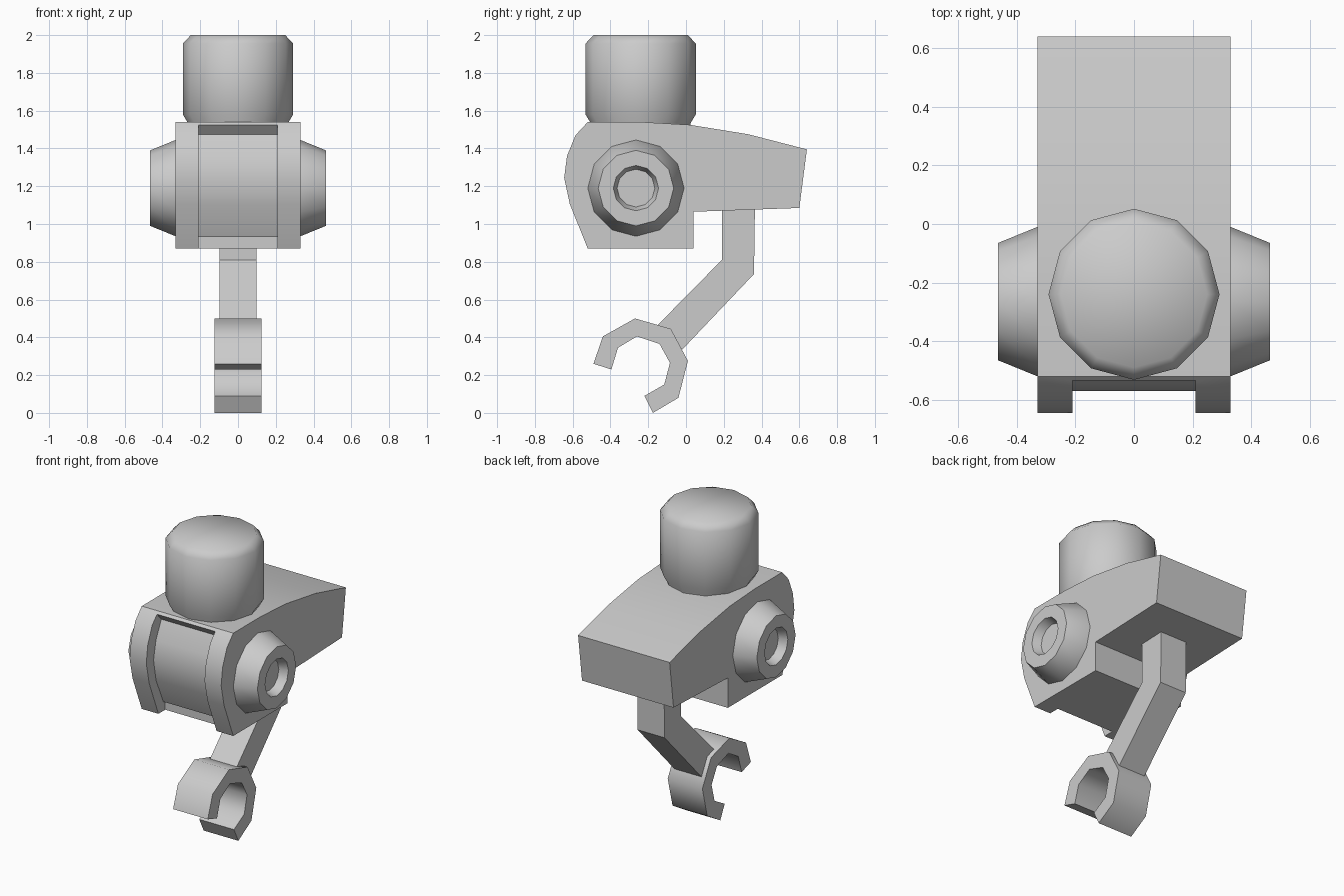
import bpy, bmesh, math
from mathutils import Matrix

if "Cube" in bpy.data.objects:
    bpy.data.objects.remove(bpy.data.objects["Cube"])

GREY = (0.6, 0.6, 0.6, 1)
grey = bpy.data.materials.new("plain grey")
grey.use_nodes = True
grey.diffuse_color = GREY
grey.node_tree.nodes["Principled BSDF"].inputs["Base Color"].default_value = GREY


def finish(name, bm, angle):
    """Turn a bmesh into an object, smooth below the given edge angle."""
    bmesh.ops.recalc_face_normals(bm, faces=bm.faces)
    mesh = bpy.data.meshes.new(name)
    bm.to_mesh(mesh)
    bm.free()
    mesh.materials.append(grey)
    obj = bpy.data.objects.new(name, mesh)
    bpy.context.collection.objects.link(obj)
    bpy.ops.object.select_all(action='DESELECT')
    obj.select_set(True)
    bpy.context.view_layer.objects.active = obj
    bpy.ops.object.shade_smooth_by_angle(angle=math.radians(angle))
    return obj


def extrude_side(name, outline, half_width, angle):
    """Extrude a (y, z) outline evenly to both sides of x = 0."""
    bm = bmesh.new()
    face = bm.faces.new([bm.verts.new((-half_width, y, z)) for y, z in outline])
    new = bmesh.ops.extrude_face_region(bm, geom=[face], use_keep_orig=True)["geom"]
    moved = [v for v in new if isinstance(v, bmesh.types.BMVert)]
    bmesh.ops.translate(bm, verts=moved, vec=(2 * half_width, 0, 0))
    return finish(name, bm, angle)


def lathe(name, profile, matrix, angle, sides=12):
    """Stack rings of (radius, height) and close both ends."""
    bm = bmesh.new()
    rings = []
    for r, h in profile:
        turns = [math.tau * i / sides for i in range(sides)]
        rings.append([bm.verts.new((r * math.cos(a), r * math.sin(a), h)) for a in turns])
    for low, high in zip(rings, rings[1:]):
        for i in range(sides):
            j = (i + 1) % sides
            bm.faces.new((low[i], low[j], high[j], high[i]))
    bm.faces.new(rings[0])
    bm.faces.new(rings[-1])
    bm.transform(matrix)
    return finish(name, bm, angle)


# Body with its curved front and sloping rear
body = extrude_side("body", [
    (-0.52, 1.54), (-0.24, 1.54), (0.02, 1.525), (0.33, 1.475), (0.64, 1.395),
    (0.6, 1.085), (0.04, 1.065), (0.04, 0.87), (-0.52, 0.87),
    (-0.615, 1.105), (-0.645, 1.245), (-0.63, 1.36), (-0.585, 1.47)], 0.33, 35)

# Recess between the front cheeks
cutter = extrude_side("recess_cutter", [
    (-0.535, 1.525), (-0.49, 1.475), (-0.545, 1.36), (-0.57, 1.24),
    (-0.545, 1.1), (-0.47, 0.93), (-0.45, 0.93), (-0.45, 0.8),
    (-0.8, 0.8), (-0.8, 1.525)], 0.21, 35)
cutter.hide_render = True
cutter.hide_set(True)
cut = body.modifiers.new("recess", 'BOOLEAN')
cut.operation = 'DIFFERENCE'
cut.solver = 'EXACT'
cut.object = cutter

# Tapered side hubs with a shallow socket
for name, side in (("left_hub", 1), ("right_hub", -1)):
    place = Matrix.Translation((0.33 * side, -0.265, 1.19)) @ Matrix.Rotation(side * math.pi / 2, 4, 'Y')
    lathe(name, [(0.255, -0.01), (0.255, 0), (0.2, 0.135), (0.12, 0.135), (0.1, 0.08)], place, 40)

# Rounded drum on top
lathe("top_drum", [(0.265, 1.5), (0.265, 1.535), (0.292, 1.58), (0.292, 1.955), (0.25, 2.0)],
      Matrix.Translation((0, -0.24, 0)), 70)

# Bent arm under the rear
extrude_side("arm", [
    (0.19, 1.1), (0.365, 1.1), (0.36, 0.735), (-0.02, 0.335),
    (-0.15, 0.465), (0.19, 0.81)], 0.097, 30)

# Open claw at the end of the arm
extrude_side("claw", [
    (-0.49, 0.26), (-0.44, 0.405), (-0.27, 0.5), (-0.08, 0.445), (0.01, 0.275),
    (-0.04, 0.08), (-0.175, 0), (-0.22, 0.09), (-0.115, 0.15), (-0.085, 0.265),
    (-0.14, 0.365), (-0.26, 0.405), (-0.36, 0.345), (-0.395, 0.23)], 0.125, 60)
